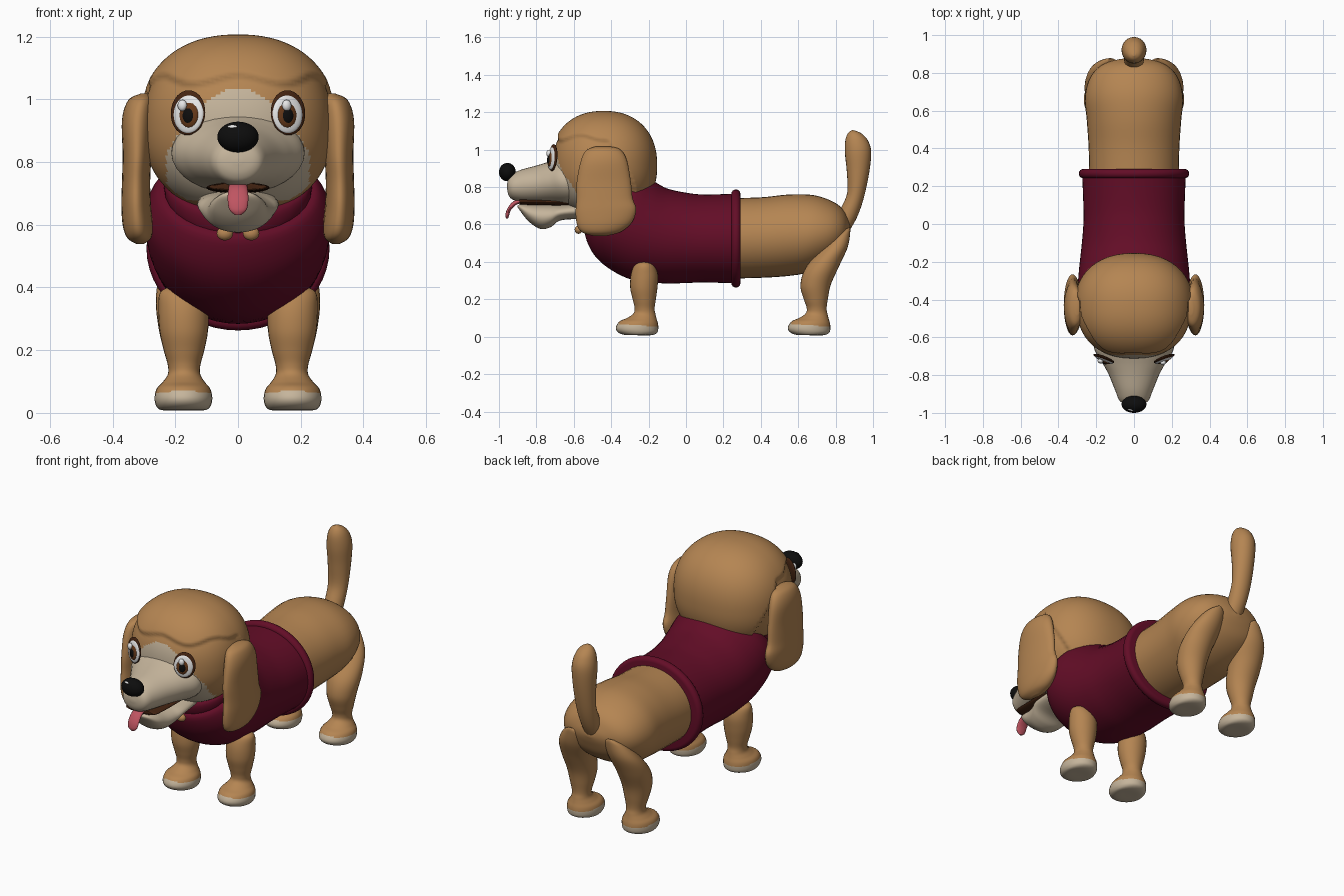
import bpy, bmesh, math
from mathutils import Vector, Matrix


def mat(name, r, g, b):
    m = bpy.data.materials.new(name)
    m.diffuse_color = (r, g, b, 1)
    return m


TAN = mat("tan fur", .46, .235, .085)
CREAM = mat("cream fur", .56, .46, .33)
WINE = mat("wine knit", .125, .004, .02)
PINK = mat("pink tongue", .52, .09, .12)
DARK = mat("dark brown", .06, .018, .006)
IRIS = mat("iris brown", .13, .04, .01)
BLACK = mat("black", .004, .004, .004)
WHITE = mat("white", .8, .8, .8)


def finish(name, bm, mats, rule=None):
    bmesh.ops.recalc_face_normals(bm, faces=bm.faces)
    if rule:
        for f in bm.faces:
            f.material_index = rule(f.calc_center_median())
    me = bpy.data.meshes.new(name)
    bm.to_mesh(me)
    bm.free()
    for m in mats:
        me.materials.append(m)
    ob = bpy.data.objects.new(name, me)
    bpy.context.scene.collection.objects.link(ob)
    return ob


def spline(rows, n):
    """Smoothly fill in between the given sections."""
    out = []
    for i in range(len(rows) - 1):
        a, b = rows[max(i - 1, 0)], rows[i]
        c, d = rows[i + 1], rows[min(i + 2, len(rows) - 1)]
        for k in range(n):
            t = k / n
            out.append([.5 * (2 * q + (r - p) * t + (2 * p - 5 * q + 4 * r - s) * t * t
                              + (3 * q - p - 3 * r + s) * t ** 3)
                        for p, q, r, s in zip(a, b, c, d)])
    return out + [list(rows[-1])]


def loft(name, rows, mats, side=1, seg=32, n=5, rule=None, dy=0):
    """Section = (y, z) of one edge, (y, z) of the other, centre x, half width."""
    bm = bmesh.new()
    rings = []
    for y0, z0, y1, z1, cx, w in spline(rows, n):
        ring = []
        for k in range(seg):
            a = 2 * math.pi * k / seg
            u = .5 + .5 * math.cos(a)
            ring.append(bm.verts.new((side * cx + w * math.sin(a),
                                      y1 + (y0 - y1) * u + dy, z1 + (z0 - z1) * u)))
        rings.append(ring)
    for r, s in zip(rings, rings[1:]):
        for k in range(seg):
            j = (k + 1) % seg
            bm.faces.new((r[k], r[j], s[j], s[k]))
    bm.faces.new(rings[0])
    bm.faces.new(rings[-1])
    return finish(name, bm, mats, rule)


def ball(name, loc, rad, m, normal=None):
    """Ellipsoid; with a normal, its local y axis points along it."""
    bm = bmesh.new()
    bmesh.ops.create_uvsphere(bm, u_segments=28, v_segments=18, radius=1)
    rot = Matrix()
    if normal:
        y = Vector(normal).normalized()
        x = y.cross(Vector((0, 0, 1))).normalized()
        rot = Matrix((x, y, x.cross(y))).transposed().to_4x4()
    bm.transform(Matrix.Translation(loc) @ rot @ Matrix.Diagonal((*rad, 1)))
    return finish(name, bm, [m])


# Body and knitted sweater
loft("hindquarters", [(.2, .74, .2, .31, 0, .235), (.4, .745, .4, .315, 0, .24),
                      (.55, .76, .55, .325, 0, .25), (.68, .757, .66, .345, 0, .26),
                      (.78, .725, .76, .39, 0, .235), (.84, .68, .83, .45, 0, .18),
                      (.87, .62, .865, .52, 0, .10), (.88, .58, .88, .565, 0, .015)], [TAN], seg=40)
loft("sweater", [(.275, .765, .275, .285, 0, .275), (.1, .76, .1, .29, 0, .268),
                 (0, .77, 0, .287, 0, .268), (-.1, .792, -.12, .285, 0, .277),
                 (-.17, .83, -.29, .305, 0, .29), (-.20, .845, -.42, .37, 0, .296),
                 (-.22, .85, -.50, .45, 0, .29), (-.24, .855, -.54, .55, 0, .255),
                 (-.26, .83, -.51, .59, 0, .21)], [WINE], seg=48)
loft("sweater_collar", [(-.23, .83, -.50, .54, 0, .22), (-.25, .85, -.53, .575, 0, .235),
                        (-.26, .86, -.54, .63, 0, .23), (-.27, .86, -.50, .66, 0, .2)], [WINE])
hem = [(.267 - .024 * math.cos(t), .765 + .022 * math.sin(t), .267 - .024 * math.cos(t),
        .285 - .022 * math.sin(t), 0, .27 + .022 * math.sin(t))
       for t in [math.pi * i / 8 for i in range(9)]]
loft("sweater_hem", hem, [WINE], seg=48, n=1)
loft("tail", [(.80, .62, .87, .56, 0, .05), (.83, .69, .915, .64, 0, .052),
              (.862, .77, .95, .74, 0, .055), (.86, .88, .98, .88, 0, .062),
              (.85, .98, .99, .99, 0, .066), (.852, 1.05, .972, 1.05, 0, .055),
              (.868, 1.09, .94, 1.085, 0, .035), (.89, 1.105, .91, 1.10, 0, .008)], [TAN], seg=24)

# Legs with pale soles
foot = [(-.275, .155, -.168, .15, .172, .052), (-.28, .125, -.163, .12, .172, .052),
        (-.315, .10, -.157, .095, .173, .068), (-.355, .082, -.15, .07, .174, .086),
        (-.375, .05, -.148, .045, .174, .092), (-.365, .025, -.155, .02, .174, .087),
        (-.33, .01, -.185, .008, .174, .07), (-.27, .008, -.24, .008, .174, .02)]
front = [(-.24, .405, -.21, .405, .178, .03), (-.275, .385, -.17, .385, .178, .07),
         (-.295, .33, -.15, .33, .175, .079), (-.298, .26, -.153, .26, .173, .077),
         (-.285, .20, -.162, .195, .172, .064)]
rear = [(-.12, .55, -.045, .585, .125, .02), (-.17, .51, -.042, .56, .13, .065),
        (-.235, .43, -.055, .48, .155, .09), (-.29, .35, -.10, .38, .172, .09),
        (-.308, .27, -.145, .28, .174, .08), (-.29, .20, -.162, .20, .173, .064)]
for side, tag in ((1, "left"), (-1, "right")):
    for part, rows, dy in (("front_leg", front, 0), ("rear_leg", rear, .92)):
        loft(f"{part}_{tag}", rows + foot, [TAN, CREAM], side, 28, 6,
             lambda c, dy=dy: int(c.z < .062 - .08 * (c.y - dy + .27)), dy)

# Head: squarish ball with a raised wavy fur cap and a pale face
bm = bmesh.new()
bmesh.ops.create_uvsphere(bm, u_segments=128, v_segments=96, radius=1)
for v in bm.verts:
    d = v.co
    size = sum(abs(c) ** 2.25 for c in d) ** (1 / 2.25)
    d = d / size
    ang = math.degrees(abs(math.atan2(d.x, -d.y)))
    z = .915 + .29 * d.z
    edge = 1.065 + .014 * math.cos(math.radians(ang * 6)) - max(0, ang - 95) * .009
    lift = .014 * max(0, min(1, (z - edge) / .014 + .5))
    v.co = Vector((0, -.44, .915)) + Vector((d.x * (.302 + lift), d.y * (.272 + lift),
                                             d.z * (.278 + lift)))
finish("head", bm, [TAN, CREAM], lambda c: int(
    c.y < -.52 and abs(c.x) < .228 and c.z < 1.035 - 4 * c.x ** 2 and c.z > .68))

# Muzzle, jaw, mouth and tongue
loft("muzzle", [(-.58, .98, -.55, .70, 0, .2), (-.68, .955, -.63, .70, 0, .212),
                (-.745, .932, -.71, .71, 0, .172), (-.80, .915, -.79, .715, 0, .135),
                (-.88, .893, -.88, .722, 0, .10), (-.93, .87, -.93, .735, 0, .08),
                (-.95, .845, -.95, .76, 0, .055), (-.957, .81, -.957, .795, 0, .012)], [CREAM])
loft("lower_jaw", [(-.90, .70, -.90, .692, 0, .015), (-.885, .708, -.885, .67, 0, .055),
                   (-.84, .708, -.84, .615, 0, .085), (-.78, .705, -.78, .577, 0, .10),
                   (-.725, .705, -.725, .585, 0, .115), (-.67, .705, -.67, .622, 0, .13),
                   (-.55, .72, -.55, .63, 0, .125)], [CREAM])
loft("mouth", [(-.89, .733, -.89, .712, 0, .07), (-.86, .735, -.86, .705, 0, .098),
               (-.6, .735, -.6, .70, 0, .1)], [DARK])
loft("tongue", [(-.80, .732, -.80, .71, 0, .026), (-.88, .735, -.875, .714, 0, .029),
                (-.925, .722, -.91, .703, 0, .031), (-.955, .685, -.935, .678, 0, .033),
                (-.966, .65, -.946, .648, 0, .028), (-.962, .632, -.952, .631, 0, .01)],
     [PINK], seg=20)

# Nose with a small glint
ball("nose", (0, -.955, .88), (.066, .045, .049), BLACK)
ball("nose_glint", (-.018, -.983, .912), (.016, .006, .006), WHITE, (-.2, -.75, .6))

for side, tag in ((1, "left"), (-1, "right")):
    # Eye built from stacked thin lenses
    n = Vector((side * .36, -.93, .08)).normalized()
    across = n.cross(Vector((0, 0, 1))).normalized()
    if across.x < 0:
        across.negate()
    up = Vector((0, 0, 1))
    centre = Vector((side * .158, -.708, .957))
    for part, m, dx, dz, off, w, h in (
            ("eye_rim", DARK, 0, 0, .004, .059, .072),
            ("eye_white", WHITE, -side * .004, -.005, .010, .051, .061),
            ("eye_iris", IRIS, -side * .008, -.008, .016, .033, .041),
            ("eye_pupil", BLACK, -side * .008, -.010, .020, .021, .027),
            ("eye_glint", WHITE, -.012, .022, .024, .015, .018)):
        ball(f"{part}_{tag}", centre + across * dx + up * dz + n * off, (w, .012, h), m, n)
    # Hanging ear
    loft(f"ear_{tag}", [(-.48, 1.018, -.41, 1.018, .30, .012), (-.535, .995, -.35, 1.0, .31, .04),
                        (-.565, .93, -.315, .94, .32, .05), (-.585, .82, -.295, .83, .322, .046),
                        (-.585, .74, -.285, .74, .325, .045), (-.59, .66, -.266, .68, .325, .047),
                        (-.58, .59, -.29, .61, .32, .048), (-.55, .555, -.35, .56, .315, .038),
                        (-.49, .538, -.43, .538, .312, .01)], [TAN], side)
    # Chin tufts
    ball(f"chin_tuft_{tag}", (side * .042, -.575, .572), (.026, .02, .022), TAN)

# Smooth shading throughout
for ob in bpy.context.scene.objects:
    ob.select_set(True)
    bpy.context.view_layer.objects.active = ob
bpy.ops.object.shade_smooth_by_angle(angle=math.radians(50))
